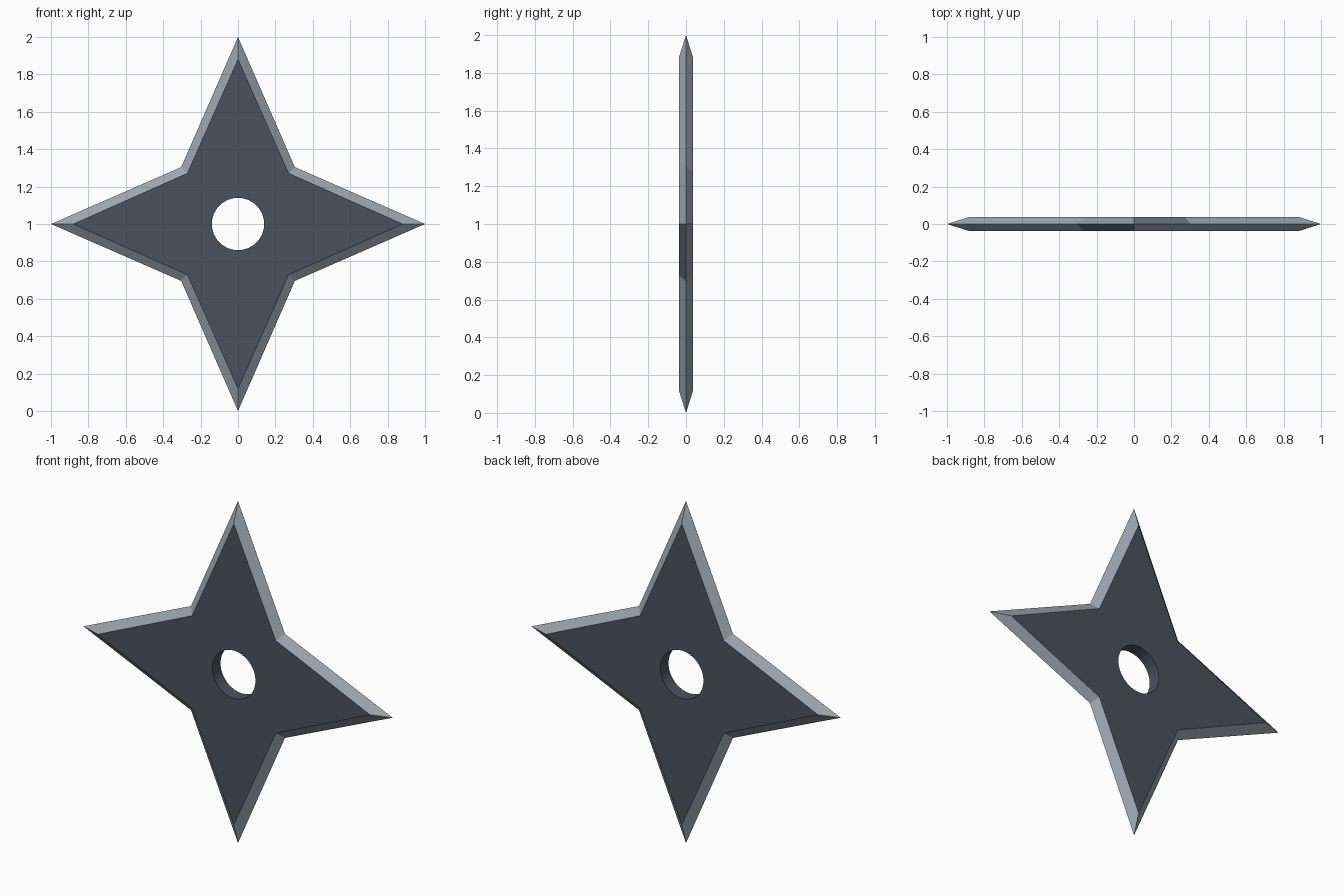
import bpy, bmesh
from math import sin, cos, pi

if "Cube" in bpy.data.objects:
    bpy.data.objects.remove(bpy.data.objects["Cube"])

HALF = 0.038      # half thickness
HOLE_R = 0.14
SEG = 4           # hole segments per star edge (32 in total)


def material(name, colour):
    m = bpy.data.materials.new(name)
    m.diffuse_color = colour
    m.use_nodes = True
    m.node_tree.nodes["Principled BSDF"].inputs["Base Color"].default_value = m.diffuse_color
    return m


bm = bmesh.new()


def ring(count, radii, y):
    # points around the centre, cycling through the radii, in the XZ plane
    return [bm.verts.new((radii[i % len(radii)] * sin(2 * pi * i / count), y,
                          1 + radii[i % len(radii)] * cos(2 * pi * i / count)))
            for i in range(count)]


def band(a, b, mat):
    n = len(a)
    for i in range(n):
        j = (i + 1) % n
        bm.faces.new((a[i], a[j], b[j], b[i])).material_index = mat


# sharp outer edge
edge = ring(8, (1.0, 0.43), 0)
holes = []
for y in (-HALF, HALF):
    flat = ring(8, (0.88, 0.383), y)
    hole = ring(8 * SEG, (HOLE_R,), y)
    holes.append(hole)
    # ground bevel
    band(edge, flat, 1)
    # flat face around the hole
    for i in range(8):
        arc = [hole[(i * SEG + k) % len(hole)] for k in range(SEG, -1, -1)]
        bm.faces.new([flat[i], flat[(i + 1) % 8]] + arc).material_index = 0
# hole wall
band(holes[0], holes[1], 0)

bmesh.ops.recalc_face_normals(bm, faces=bm.faces)
mesh = bpy.data.meshes.new("throwing_star")
bm.to_mesh(mesh)
bm.free()
mesh.materials.append(material("dark_steel", (0.07, 0.085, 0.11, 1)))
mesh.materials.append(material("ground_steel", (0.33, 0.38, 0.43, 1)))
star = bpy.data.objects.new("throwing_star", mesh)
bpy.context.collection.objects.link(star)

# smooth hole wall, crisp bevels
bpy.context.view_layer.objects.active = star
star.select_set(True)
bpy.ops.object.shade_smooth_by_angle(angle=0.25)
